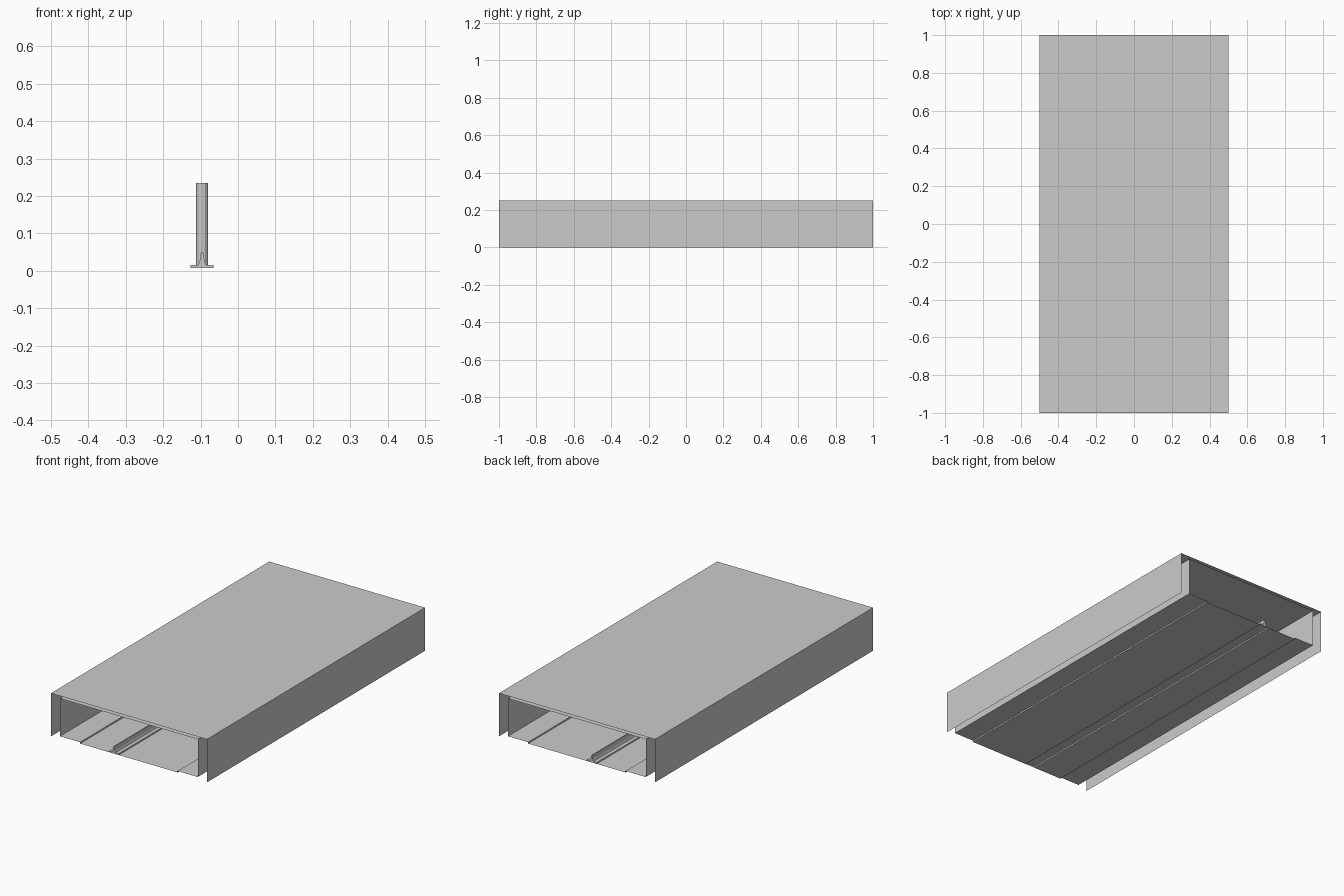
import bpy, bmesh

if "Cube" in bpy.data.objects:
    bpy.data.objects.remove(bpy.data.objects["Cube"])

MEDIAN_X = -0.096
Y0, Y1 = -1.0, 1.0


def extrude_profile(name, pts, closed=False, caps=False):
    """Sweep an x/z profile along the full length of the section."""
    bm = bmesh.new()
    a = [bm.verts.new((x, Y0, z)) for x, z in pts]
    b = [bm.verts.new((x, Y1, z)) for x, z in pts]
    n = len(pts)
    for i in range(n if closed else n - 1):
        j = (i + 1) % n
        bm.faces.new((a[i], a[j], b[j], b[i]))
    if caps:
        bm.faces.new(a[::-1])
        bm.faces.new(b)
    bm.normal_update()
    if closed or caps:
        bmesh.ops.recalc_face_normals(bm, faces=bm.faces)
    me = bpy.data.meshes.new(name)
    bm.to_mesh(me)
    bm.free()
    ob = bpy.data.objects.new(name, me)
    bpy.context.collection.objects.link(ob)
    return ob


# Outer shell: roof and two side walls, open below and at the ends
extrude_profile("outer_shell", [(0.5, 0), (0.5, 0.25), (-0.5, 0.25), (-0.5, 0)])

# Inner lining: walls and ceiling
IN, PAVE, ROAD, CEIL = 0.442, 0.016, 0.008, 0.235
extrude_profile("inner_lining", [(-IN, PAVE), (-IN, CEIL), (IN, CEIL), (IN, PAVE)])

# Raised walkways with curbs, and the two road lanes
CURB = 0.313
M0, M1 = MEDIAN_X - 0.031, MEDIAN_X + 0.031
extrude_profile("left_lane_and_walkway",
                [(-IN, PAVE), (-CURB, PAVE), (-CURB, ROAD), (M0, ROAD)])
extrude_profile("right_lane_and_walkway",
                [(M1, ROAD), (CURB, ROAD), (CURB, PAVE), (IN, PAVE)])

# Median plinth, hollow below with closed ends
extrude_profile("median_plinth",
                [(M0, ROAD), (M0, PAVE), (M1, PAVE), (M1, ROAD)], caps=True)

# Tapered crash barrier along the median
half = [(0.010, PAVE), (0.006, 0.028), (0.003, 0.050)]
profile = [(MEDIAN_X + x, z) for x, z in half] + \
          [(MEDIAN_X - x, z) for x, z in reversed(half)]
extrude_profile("crash_barrier", profile, closed=True, caps=True)

# Round columns carrying the ceiling
for i, y in enumerate((-0.5, 0.5)):
    bpy.ops.mesh.primitive_cylinder_add(
        vertices=12, radius=0.016, depth=CEIL - PAVE,
        location=(MEDIAN_X, y, (CEIL + PAVE) / 2))
    bpy.context.object.name = f"column_{i + 1}"
